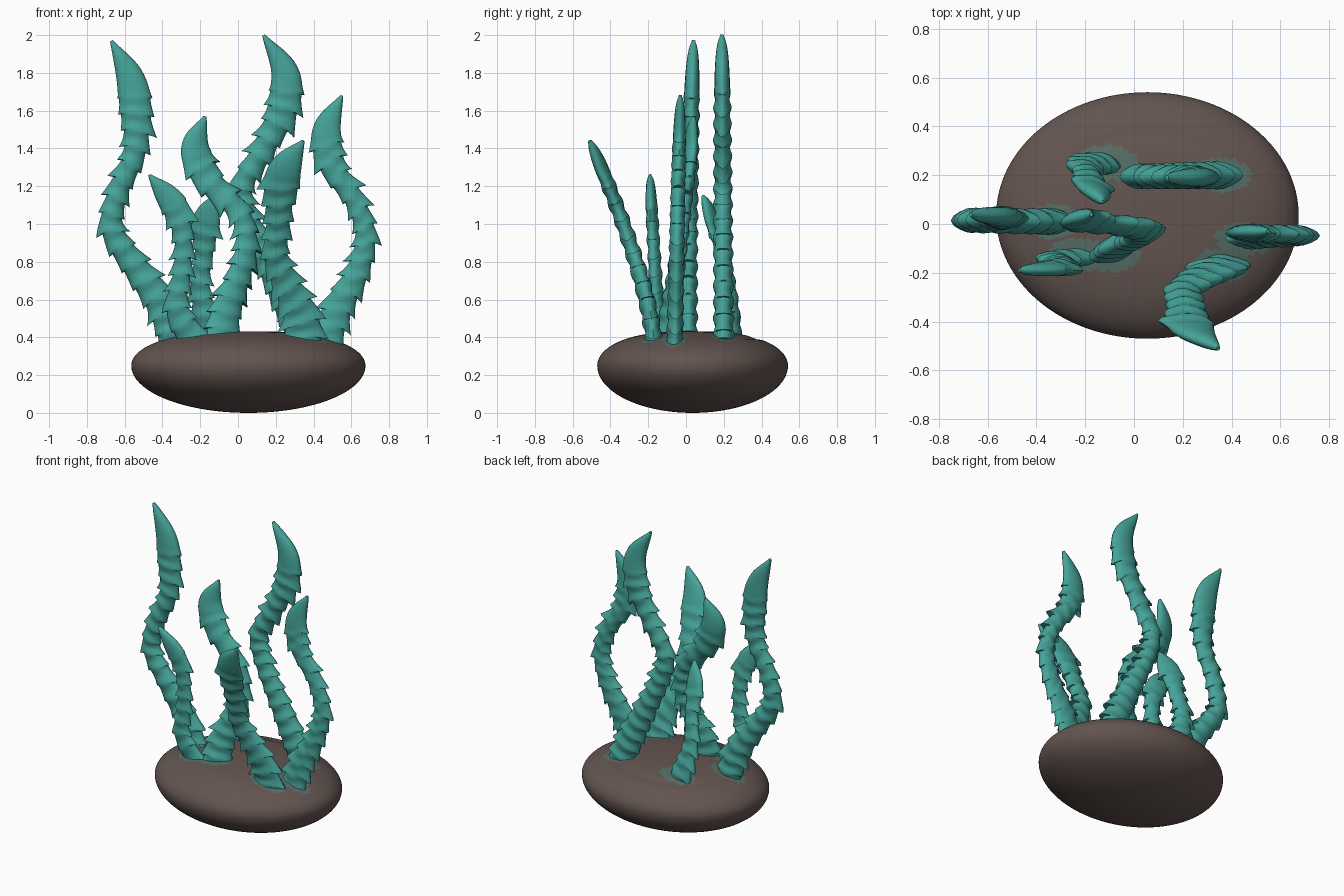
import bpy, bmesh, math, random
from mathutils import Vector

random.seed(7)

cube = bpy.data.objects.get("Cube")
if cube:
    bpy.data.objects.remove(cube, do_unlink=True)


def material(name, rgb):
    m = bpy.data.materials.new(name)
    m.use_nodes = True
    m.diffuse_color = (*rgb, 1)
    m.node_tree.nodes["Principled BSDF"].inputs["Base Color"].default_value = (*rgb, 1)
    return m


TEAL = material("seaweed teal", (0.06, 0.37, 0.32))
BROWN = material("rock brown", (0.125, 0.09, 0.08))
MUTED = material("mossy stain", (0.09, 0.15, 0.13))


def finish(bm, name, mats):
    bmesh.ops.recalc_face_normals(bm, faces=bm.faces)
    mesh = bpy.data.meshes.new(name)
    bm.to_mesh(mesh)
    bm.free()
    ob = bpy.data.objects.new(name, mesh)
    bpy.context.collection.objects.link(ob)
    for m in mats:
        mesh.materials.append(m)
    bpy.ops.object.select_all(action='DESELECT')
    ob.select_set(True)
    bpy.context.view_layer.objects.active = ob
    bpy.ops.object.shade_smooth_by_angle(angle=math.radians(60))


def spline(values, t):
    """Smooth curve through evenly spaced values."""
    n = len(values) - 1
    i = min(int(t * n), n - 1)
    u = t * n - i
    b, c = values[i], values[i + 1]
    a = values[i - 1] if i else b * 2 - c
    d = values[i + 2] if i + 2 <= n else c * 2 - b
    return (b * 2 + (c - a) * u + (a * 2 - b * 5 + c * 4 - d) * (u * u)
            + (b * 3 - a - c * 3 + d) * (u ** 3)) * 0.5


# Blade half width from root to tip
WIDTH = [0.085, 0.088, 0.076, 0.066, 0.062, 0.06, 0.068, 0.088, 0.07, 0.008]
SIDES = 16
roots = []


def frond(name, sway, y_root, y_tip, bend, top, facing=0, width=1.0, thick=0.045):
    """Flat, serrated blade rising from the rock; sway gives x at even heights."""
    z_root = 0.37

    def centre(t):
        return Vector((spline(sway, t), y_root + (y_tip - y_root) * t ** bend,
                       z_root + (top - z_root) * t))

    roots.append(centre(0))
    samples = [centre(i / 40) for i in range(41)]
    length = sum((q - p).length for p, q in zip(samples, samples[1:]))
    teeth = round(length / 0.095)
    rings = teeth * 9
    amp = [[random.uniform(0.015, 0.05) for _ in range(teeth + 2)] for _ in range(2)]
    shift = [random.random(), random.random()]
    normal = Vector((facing, 1, 0))
    bm = bmesh.new()
    loops = []
    for r in range(rings + 1):
        t = r / rings
        tangent = (centre(min(t + 0.02, 1)) - centre(max(t - 0.02, 0))).normalized()
        across = normal.cross(tangent).normalized()
        out = tangent.cross(across)
        half = spline(WIDTH, t) * width
        # teeth fade out on the leaf-shaped tip
        fade = min(1, max(0, (0.84 - t) / 0.06))
        depth = thick * (1 - 0.2 * t) * math.sqrt(max(0.06, 1 - t ** 14))
        loop = []
        for s in range(SIDES):
            a = 2 * math.pi * s / SIDES
            ca, sa = math.cos(a), math.sin(a)
            side = 0 if ca > 0 else 1
            k = t * teeth + shift[side]
            phase = k % 1
            tooth = amp[side][int(k)] * width * fade * (1 - phase) ** 1.8 * abs(ca) ** 3
            x = ca * (half - 0.008 * fade) + math.copysign(tooth, ca)
            swell = 1 + 0.12 * fade * math.cos(2 * math.pi * phase)
            p = centre(t) + across * x + out * (sa * depth * swell) - tangent * (tooth * 0.7)
            loop.append(bm.verts.new(p))
        loops.append(loop)
    for lo, hi in zip(loops, loops[1:]):
        for s in range(SIDES):
            n = (s + 1) % SIDES
            bm.faces.new((lo[s], lo[n], hi[n], hi[s]))
    bm.faces.new(loops[0])
    bm.faces.new(loops[-1])
    finish(bm, name, [TEAL])


frond("tall_right_frond", [-.33, -.4, -.54, -.665, -.635, -.55, -.54, -.57, -.67],
      .01, .04, 2, 1.97, thick=.05)
frond("short_front_frond", [-.23, -.32, -.3, -.29, -.33, -.47],
      -.13, -.19, .7, 1.26, facing=.15, width=.85, thick=.037)
frond("middle_frond", [-.1, -.06, 0, .045, .01, -.15, -.225, -.175],
      -.13, .04, .7, 1.57, facing=-.3)
frond("tall_back_frond", [.36, .27, .17, .07, .02, .13, .23, .25, .135],
      .2, .19, 1, 2.0, thick=.052)
frond("short_back_frond", [-.11, -.17, -.2, -.18, -.17, -.13],
      .25, .09, 2, 1.15, facing=.3, width=.9, thick=.04)
frond("leaning_front_frond", [.35, .33, .26, .2, .21, .22, .25, .345],
      -.17, -.51, 1.4, 1.44, width=1.1)
frond("left_frond", [.46, .53, .63, .675, .62, .5, .47, .55],
      -.06, -.03, 1, 1.68, width=.95, thick=.042)

# Rounded rock: deep oval underside, flatter top with a shallow groove behind
bm = bmesh.new()
bmesh.ops.create_uvsphere(bm, u_segments=128, v_segments=64, radius=1)
for v in bm.verts:
    r = min(1, math.hypot(v.co.x, v.co.y))
    if v.co.z > 0:
        z = 0.25 + 0.182 * math.sqrt(max(0, 1 - r ** 2.6))
        z -= 0.01 * math.exp(-((r - 0.66) / 0.05) ** 2) * max(0, v.co.y)
    else:
        z = 0.25 + 0.25 * v.co.z
    v.co = Vector((0.055 + 0.62 * v.co.x, 0.035 + 0.505 * v.co.y, z))

# Stains on the rock around each root
for f in bm.faces:
    c = f.calc_center_median()
    for root in roots:
        offset = c - root
        if c.z > 0.3 and math.hypot(offset.x / 0.125, offset.y / 0.07) < 1:
            f.material_index = 1
finish(bm, "rock", [BROWN, MUTED])
